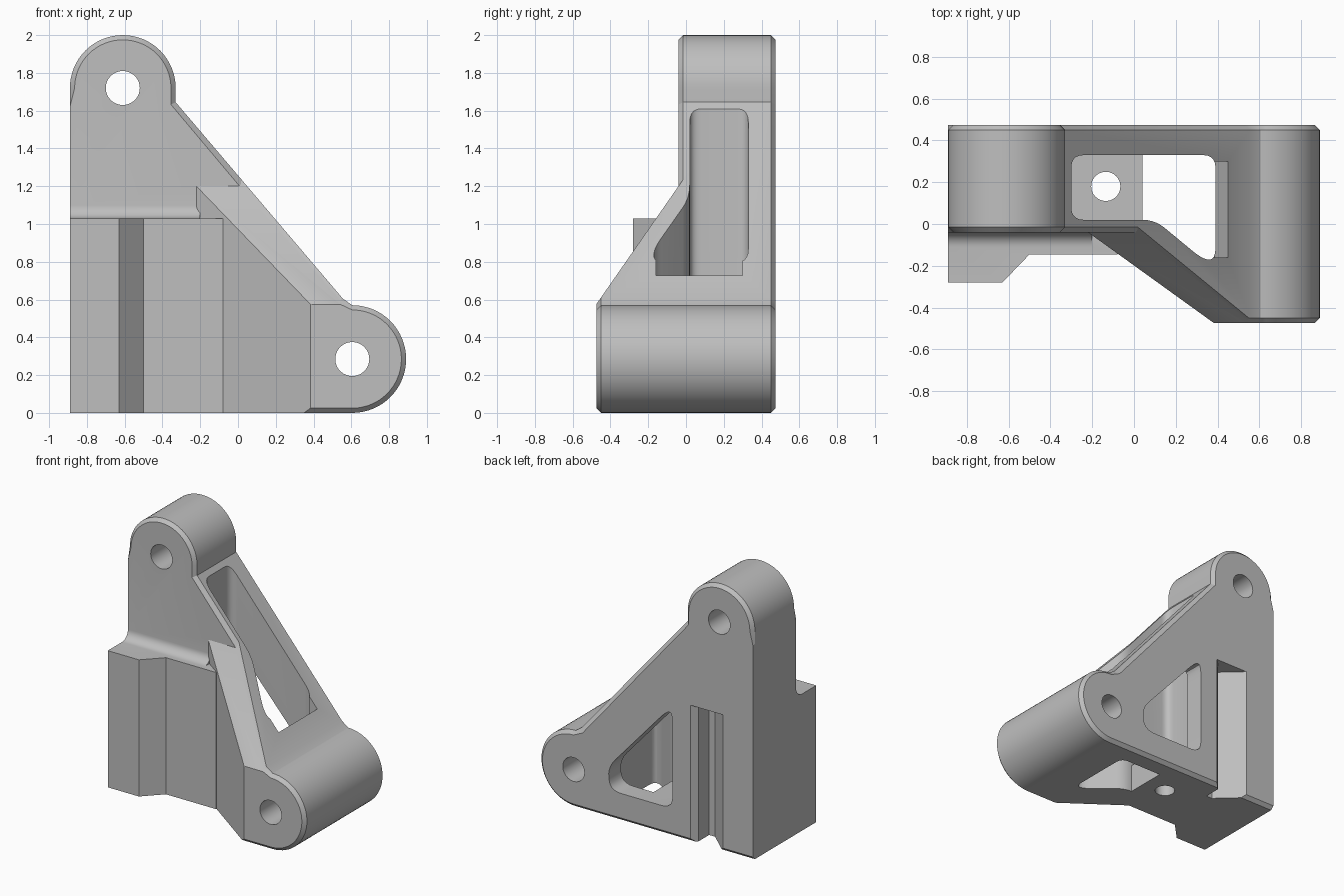
import bpy, bmesh, math
from mathutils import Vector

if "Cube" in bpy.data.objects:
    bpy.data.objects.remove(bpy.data.objects["Cube"])

grey = bpy.data.materials.new("plain grey")
grey.use_nodes = True
COLOR = (0.52, 0.52, 0.52, 1)
grey.diffuse_color = COLOR
grey.node_tree.nodes["Principled BSDF"].inputs["Base Color"].default_value = COLOR

LEFT, BACK, FRONT, WALL = -0.89, 0.475, -0.475, -0.04
TOP_EYE, LOW_EYE = (-0.61, 1.72), (0.605, 0.285)
CHAMFER = 0.025


def place(axis, p, t):
    return {"x": (t, p[0], p[1]), "y": (p[0], t, p[1]), "z": (p[0], p[1], t)}[axis]


def loft(name, axis, sections):
    """Solid through a list of (offset, outline) sections along an axis."""
    bm = bmesh.new()
    rings = [[bm.verts.new(place(axis, p, t)) for p in pts] for t, pts in sections]
    n = len(rings[0])
    for a, b in zip(rings, rings[1:]):
        for i in range(n):
            j = (i + 1) % n
            bm.faces.new((a[i], a[j], b[j], b[i]))
    bm.faces.new(rings[0])
    bm.faces.new(rings[-1])
    bmesh.ops.recalc_face_normals(bm, faces=bm.faces)
    mesh = bpy.data.meshes.new(name)
    bm.to_mesh(mesh)
    bm.free()
    mesh.materials.append(grey)
    obj = bpy.data.objects.new(name, mesh)
    bpy.context.collection.objects.link(obj)
    return obj


def prism(name, axis, pts, a, b):
    return loft(name, axis, [(a, pts), (b, pts)])


def arc(center, r, start, end, steps=32):
    angles = [math.radians(start + (end - start) * i / steps) for i in range(steps + 1)]
    return [(center[0] + r * math.cos(a), center[1] + r * math.sin(a)) for a in angles]


def rounded(pts, r=0.06, steps=5):
    """Outline with its corners rounded off."""
    out = []
    for i, p in enumerate(pts):
        c, before, after = Vector(p), Vector(pts[i - 1]), Vector(pts[(i + 1) % len(pts)])
        a = c + (before - c).normalized() * min(r, (before - c).length * 0.45)
        b = c + (after - c).normalized() * min(r, (after - c).length * 0.45)
        for k in range(steps + 1):
            t = k / steps
            out.append(tuple(a * (1 - t) ** 2 + c * 2 * t * (1 - t) + b * t * t))
    return out


def combine(target, tool, operation):
    mod = target.modifiers.new(operation, "BOOLEAN")
    mod.operation, mod.solver, mod.object = operation, "EXACT", tool
    bpy.context.view_layer.objects.active = target
    bpy.ops.object.modifier_apply(modifier=mod.name)
    bpy.data.objects.remove(tool)


def side_outline(d):
    """Triangular plate with two round eyes, inset by d on its chamfered edges."""
    return ([(LEFT, d), (LEFT, 1.62)]
            + arc(TOP_EYE, 0.28 - d, 180, 0)
            + [(-0.33 - d, 1.645 - d / 2), (0.555 - d, 0.605 - d)]
            + arc(LOW_EYE, 0.285 - d, 90, -90))


def chamfered_plate(name, front, back):
    return loft(name, "y", [(front, side_outline(CHAMFER)), (front + CHAMFER, side_outline(0)),
                            (back - CHAMFER, side_outline(0)), (back, side_outline(CHAMFER))])


# Main upright plate
body = chamfered_plate("bracket_body", WALL, BACK)

# Flared lower arm that widens towards the low eye
arm = chamfered_plate("flared_arm", FRONT, 0.12)
plan = [(-0.22, WALL), (0.385, FRONT - 0.001), (0.385, -0.6), (1, -0.6), (1, 0.1), (-0.22, 0.1)]
combine(arm, prism("arm_plan", "z", plan, -0.1, 2.1), "INTERSECT")
slope = [(-0.6, -0.1), (-0.6, 0.4), (FRONT, 0.575), (WALL, 1.2), (0.2, 1.54), (0.2, -0.1)]
slope[1] = (-0.6, 0.575)
combine(arm, prism("arm_slope", "x", slope, -1, 1), "INTERSECT")
combine(body, arm, "UNION")

# Stepped front block and the fillet above it
block = [(LEFT, -0.28), (-0.63, -0.28), (-0.5, -0.145), (-0.08, -0.145), (-0.08, 0.1), (LEFT, 0.1)]
combine(body, prism("front_block", "z", block, 0, 1.03), "UNION")
fillet = [(0.05, 0.95), (-0.11, 0.95)] + arc((-0.11, 1.1), 0.07, -90, 0, 8) + [(0.05, 1.1)]
combine(body, prism("block_fillet", "x", fillet, LEFT, -0.2), "UNION")

# Deep pocket through the sloping edge, with a flared lower lip
pocket = [(-0.3, 0.02), (0.1, 0.02), (0.33, -0.17), (0.39, -0.17), (0.39, 0.33), (-0.3, 0.33)]
combine(body, prism("pocket", "z", rounded(pocket), -0.1, 1.9), "DIFFERENCE")
lip = [(0.35, 0.6), (0.385, 0.6), (0.455, 0.735), (0.455, 0.95), (0.35, 0.95)]
combine(body, prism("pocket_lip", "y", lip, -0.16, 0.3), "DIFFERENCE")

# Pocket floor with a screw hole
floor = [(-0.33, -0.01), (0.04, -0.01), (0.04, 0.36), (-0.33, 0.36)]
combine(body, prism("pocket_floor", "z", floor, 0, 0.21), "UNION")
combine(body, prism("screw_hole", "z", arc((-0.135, 0.18), 0.07, 0, 345, 23), -0.1, 0.3), "DIFFERENCE")

# Triangular window in the back
window = [(-0.22, 0.21), (0.3, 0.21), (0.32, 0.38), (-0.17, 0.93), (-0.22, 0.93)]
combine(body, prism("back_window", "y", rounded(window, 0.09), 0.2, 0.6), "DIFFERENCE")

# Vertical groove in the back
groove = [(-0.64, BACK), (-0.46, 0.31), (-0.41, 0.31), (-0.41, 0.435), (-0.37, BACK),
          (-0.37, 0.6), (-0.64, 0.6)]
combine(body, prism("back_groove", "z", groove, -0.1, 1.03), "DIFFERENCE")

# Pin holes through both eyes
for eye in (TOP_EYE, LOW_EYE):
    combine(body, prism("pin_hole", "y", arc(eye, 0.09, 0, 350, 35), -1, 1), "DIFFERENCE")

bpy.ops.object.select_all(action="DESELECT")
body.select_set(True)
bpy.context.view_layer.objects.active = body
bpy.ops.object.shade_smooth_by_angle(angle=math.radians(25))
